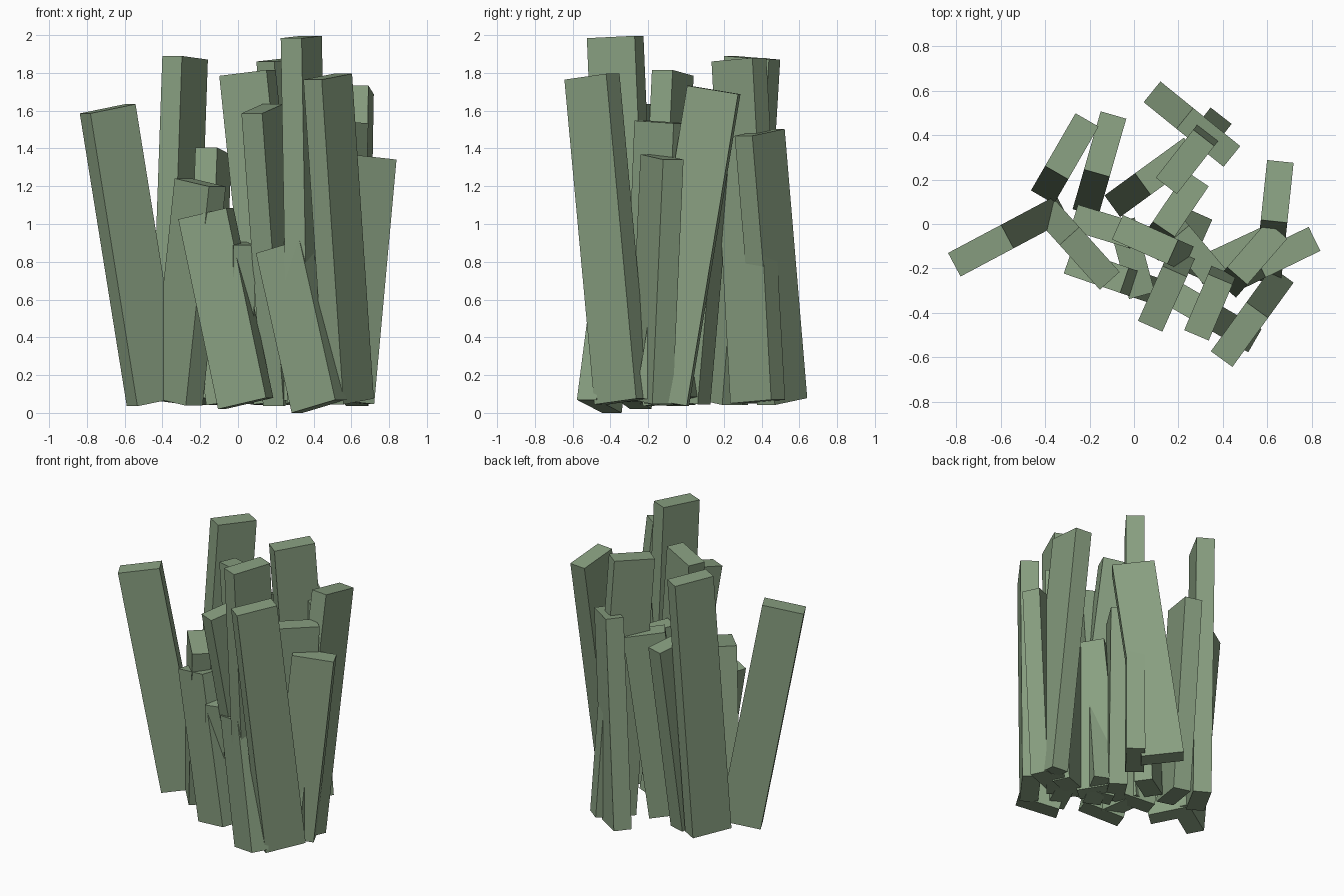
import bpy
import bmesh
from math import radians, sin, cos
from mathutils import Vector, Matrix

default_cube = bpy.data.objects.get("Cube")
if default_cube:
    bpy.data.objects.remove(default_cube, do_unlink=True)

# One flat green for every slab
green = bpy.data.materials.new("sage_green")
green.use_nodes = True
colour = (.25, .35, .22, 1)
green.diffuse_color = colour
green.node_tree.nodes["Principled BSDF"].inputs["Base Color"].default_value = colour

LENGTH, THICKNESS, FOOT_HEIGHT = .275, .12, .06


def slab(name, top, yaw, lean, foot=FOOT_HEIGHT):
    """Upright plank: centre of its top face, heading of its broad side, and
    how many degrees the top leans along that heading."""
    yaw, lean = radians(yaw), radians(lean)
    heading = Vector((cos(yaw), sin(yaw), 0))
    across = Vector((-sin(yaw), cos(yaw), 0))
    axis = heading * sin(lean) + Vector((0, 0, cos(lean)))
    broad = across.cross(axis)
    height = (top[2] - foot) / cos(lean)
    centre = Vector(top) - axis * height / 2

    # Scaled and turned unit cube
    turn = Matrix((broad, across, axis)).transposed().to_4x4()
    size = Matrix.Diagonal((LENGTH, THICKNESS, height, 1))
    bm = bmesh.new()
    bmesh.ops.create_cube(bm, size=1, matrix=Matrix.Translation(centre) @ turn @ size)
    mesh = bpy.data.meshes.new(name)
    bm.to_mesh(mesh)
    bm.free()
    mesh.materials.append(green)
    plank = bpy.data.objects.new(name, mesh)
    bpy.context.collection.objects.link(plank)
    return plank


# Right-hand outlier and back row
slab("right_outer_slab", top=(-.69, -.12, 1.61), yaw=28, lean=-10.3)
slab("back_right_tall_slab", top=(-.28, .35, 1.88), yaw=60, lean=4)
slab("back_right_short_slab", top=(-.13, .36, 1.385), yaw=74, lean=8)
slab("back_middle_slab", top=(.15, .26, 1.35), yaw=36, lean=7.5)
slab("back_left_tall_slab", top=(.23, .28, 1.87), yaw=52, lean=-4)
slab("back_left_short_slab", top=(.335, .39, 1.485), yaw=-39, lean=7.6)

# Core of the cluster
slab("centre_tall_slab", top=(.05, -.07, 1.8), yaw=-24, lean=-6.5)
slab("centre_back_slab", top=(.21, .09, 1.3), yaw=56, lean=6)
slab("centre_left_slab", top=(.29, -.15, 1.15), yaw=-50, lean=5)
slab("centre_right_low_slab", top=(-.14, -.01, .95), yaw=-17, lean=-8)
slab("centre_low_slab", top=(0, -.19, .9), yaw=105, lean=-5)

# Left side
slab("left_high_slab", top=(.645, .147, 1.71), yaw=84, lean=9.4)
slab("left_outer_slab", top=(.69, -.127, 1.355), yaw=26, lean=5.8)
slab("left_inner_slab", top=(.555, -.13, 1.54), yaw=49, lean=3)
slab("left_low_slab", top=(.49, -.12, 1.1), yaw=25, lean=5)

# Front row
slab("front_tallest_slab", top=(.335, -.375, 1.99), yaw=67, lean=-2.6)
slab("front_left_slab", top=(.475, -.498, 1.78), yaw=54, lean=-6.5)
slab("front_middle_slab", top=(.128, -.337, 1.61), yaw=66, lean=-10.3)
slab("front_right_slab", top=(-.2, -.155, 1.22), yaw=-48, lean=9)
slab("front_right_low_slab", top=(-.17, -.21, 1.055), yaw=-19, lean=-12.5, foot=.05)
slab("front_left_low_slab", top=(.24, -.35, .88), yaw=-30, lean=-14.5, foot=.035)
